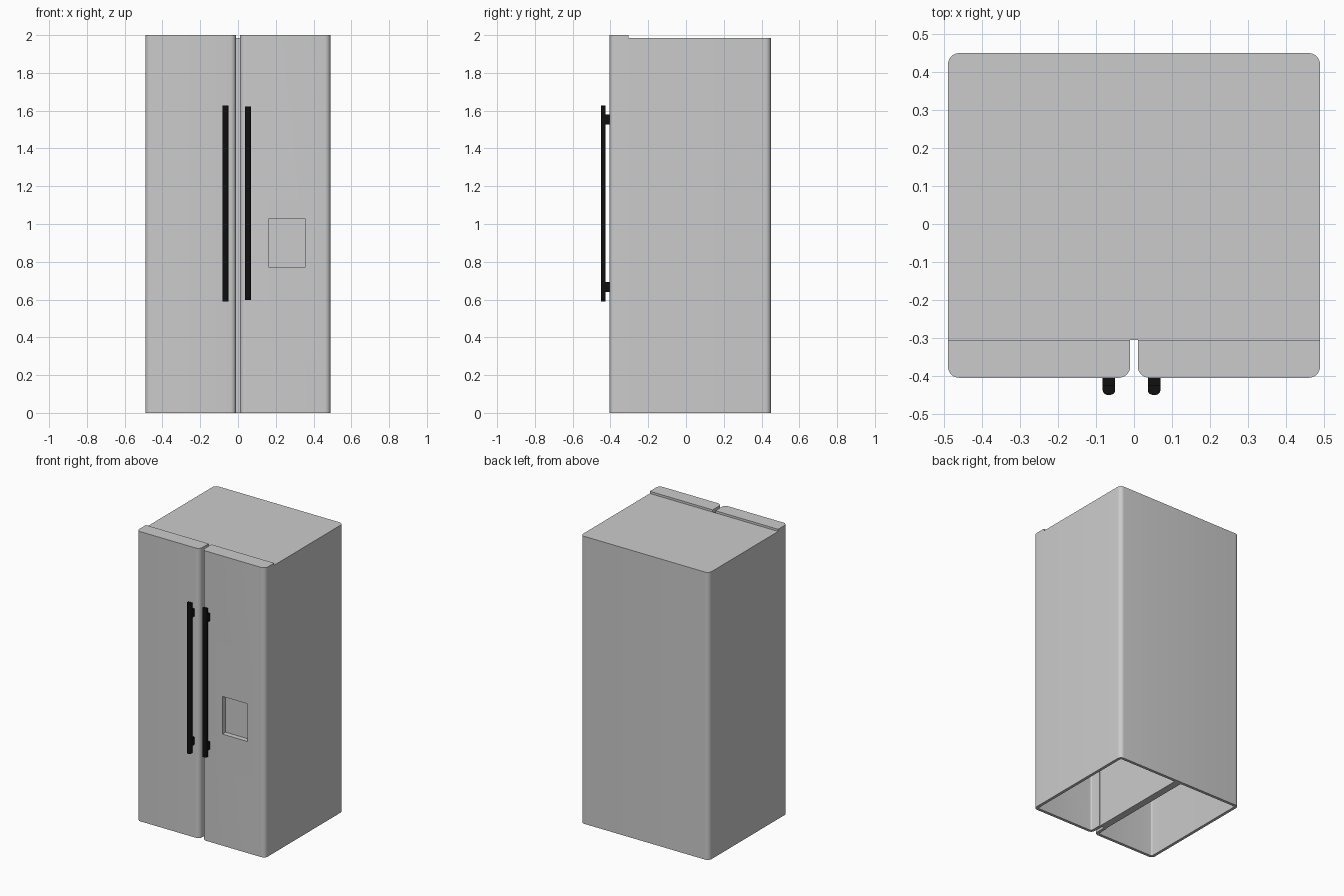
import bpy, bmesh, math

if "Cube" in bpy.data.objects:
    bpy.data.objects.remove(bpy.data.objects["Cube"])

W, FRONT, SPLIT, BACK = 0.49, -0.405, -0.305, 0.45
WALL, GAP, RAD = 0.02, 0.01, 0.03


def prism(name, x0, x1, y0, y1, z0, z1, radii=(0, 0, 0, 0), seg=7, mat=None):
    """Upright prism on a rectangle; radii run front-left, front-right, back-right, back-left."""
    pts = []
    corners = [(x0, y0, 1, 1), (x1, y0, -1, 1), (x1, y1, -1, -1), (x0, y1, 1, -1)]
    for i, ((cx, cy, sx, sy), r) in enumerate(zip(corners, radii)):
        if r == 0:
            pts.append((cx, cy))
            continue
        for k in range(seg + 1):
            a = math.pi * (1 + i / 2) + math.pi / 2 * k / seg
            pts.append((cx + sx * r + r * math.cos(a), cy + sy * r + r * math.sin(a)))
    bm = bmesh.new()
    low = bm.faces.new([bm.verts.new((x, y, z0)) for x, y in pts])
    ext = bmesh.ops.extrude_face_region(bm, geom=[low])
    top = [v for v in ext["geom"] if isinstance(v, bmesh.types.BMVert)]
    bmesh.ops.translate(bm, verts=top, vec=(0, 0, z1 - z0))
    if not any(f.normal.z < -0.5 for f in bm.faces):
        low = bm.faces.new([v for v in bm.verts if abs(v.co.z - z0) < 1e-6])
    bmesh.ops.recalc_face_normals(bm, faces=bm.faces)
    me = bpy.data.meshes.new(name)
    bm.to_mesh(me)
    bm.free()
    ob = bpy.data.objects.new(name, me)
    bpy.context.collection.objects.link(ob)
    if mat:
        me.materials.append(mat)
    return ob


def boolean(ob, tool, op):
    tool.hide_render = True
    mod = ob.modifiers.new("bool", 'BOOLEAN')
    mod.operation, mod.solver, mod.object = op, 'EXACT', tool
    bpy.context.view_layer.objects.active = ob
    bpy.ops.object.modifier_apply(modifier=mod.name)
    bpy.data.objects.remove(tool)


def smooth(ob):
    bpy.ops.object.select_all(action='DESELECT')
    ob.select_set(True)
    bpy.context.view_layer.objects.active = ob
    bpy.ops.object.shade_smooth_by_angle(angle=math.radians(30))


def span(side, a, b):
    return (a, b) if side > 0 else (-b, -a)


black = bpy.data.materials.new("black")
black.diffuse_color = (0.005, 0.005, 0.005, 1)
black.use_nodes = True
black.node_tree.nodes["Principled BSDF"].inputs["Base Color"].default_value = black.diffuse_color

# Cabinet: open at the bottom, with a central partition
cabinet = prism("cabinet", -W, W, SPLIT, BACK, 0, 1.985, (0, 0, RAD, RAD))
for side in (-1, 1):
    rr = RAD - WALL
    cavity = prism("cutter", *span(side, 0.025, W - WALL), SPLIT - 0.05, BACK - WALL, -0.1, 1.965,
                   (0, 0, rr if side > 0 else 0, rr if side < 0 else 0))
    boolean(cabinet, cavity, 'DIFFERENCE')
smooth(cabinet)

# Doors: shells open at the bottom and towards the cabinet
for side, label in ((-1, "left"), (1, "right")):
    door = prism(label + "_door", *span(side, GAP, W), FRONT, SPLIT, 0, 2, (RAD, RAD, 0, 0))
    cavity = prism("cutter", *span(side, GAP + WALL, W - WALL), FRONT + WALL, SPLIT + 0.05,
                   -0.1, 1.965, (RAD - WALL, RAD - WALL, 0, 0))
    boolean(door, cavity, 'DIFFERENCE')
    if side > 0:
        # Dispenser recess with its backing
        boolean(door, prism("backing", 0.145, 0.375, -0.395, -0.35, 0.75, 1.05), 'UNION')
        boolean(door, prism("recess", 0.165, 0.355, -0.45, -0.37, 0.77, 1.03), 'DIFFERENCE')
    smooth(door)

# Handles: long bar with two posts each
for label, x, z0, z1 in (("left", -0.066, 0.59, 1.627), ("right", 0.053, 0.597, 1.622)):
    h = 0.0165
    smooth(prism(label + "_handle_bar", x - h, x + h, -0.45, -0.425, z0, z1,
                 (0.013, 0.013, 0.003, 0.003), 5, black))
    for tag, zc in (("lower", 0.667), ("upper", 1.553)):
        prism(f"{label}_handle_{tag}_post", x - h, x + h, -0.43, FRONT + 0.002,
              zc - 0.027, zc + 0.027, mat=black)
